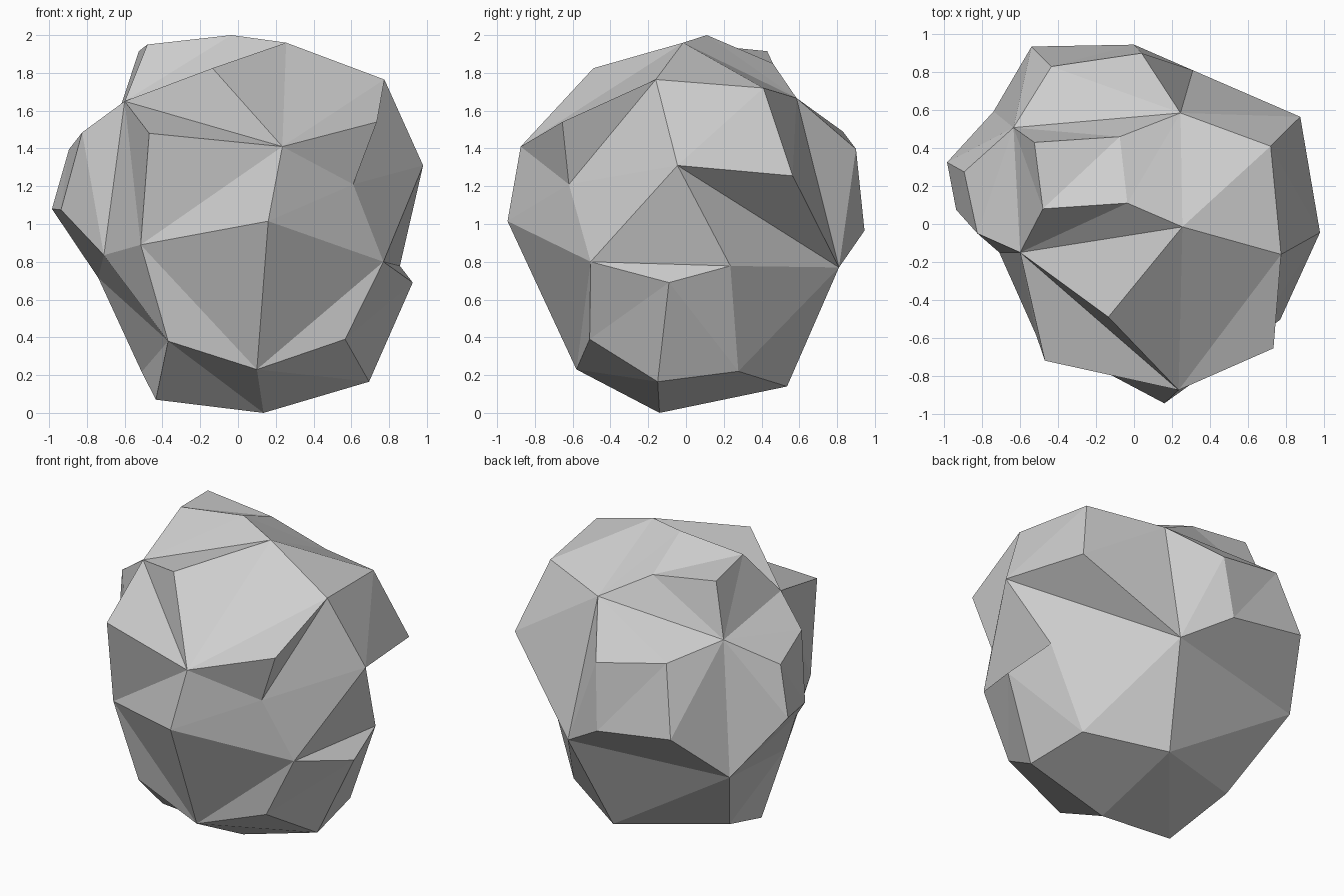
import bpy
import bmesh

# Remove the default cube
default_cube = bpy.data.objects.get("Cube")
if default_cube:
    bpy.data.objects.remove(default_cube, do_unlink=True)


def flat_material(name, rgb):
    material = bpy.data.materials.new(name)
    material.use_nodes = True
    colour = (*rgb, 1.0)
    material.diffuse_color = colour
    material.node_tree.nodes["Principled BSDF"].inputs["Base Color"].default_value = colour
    return material


# Corners of the boulder, grouped by height
crown = {
    "A": (-.48, .08, 1.95), "a": (-.525, .43, 1.915), "B": (-.035, .11, 2),
    "C": (.255, -.015, 1.96), "F": (-.135, -.49, 1.825), "b": (-.075, .46, 1.85),
    "D": (.775, -.16, 1.765), "h": (.72, .41, 1.72), "k": (.245, .585, 1.667),
}
shoulder = {
    "G": (-.6, -.15, 1.65), "c": (-.635, .508, 1.58), "M": (.735, -.655, 1.54),
    "f": (-.435, .83, 1.49), "H": (-.825, -.05, 1.485), "K": (-.47, -.72, 1.48),
    "L": (.235, -.875, 1.41), "l": (.04, .9, 1.397), "I": (-.895, .275, 1.395),
    "E": (.98, -.045, 1.31), "j": (.876, .565, 1.255), "N": (.61, -.62, 1.21),
}
belly = {
    "J": (-.985, .325, 1.08), "i": (-.937, .075, 1.075), "d": (-.54, .935, 1.045),
    "P": (.16, -.945, 1.015), "m": (0, .945, .965), "O": (-.515, -.587, .89),
    "T": (-.71, -.15, .835), "Q": (.77, -.505, .8), "R": (.857, .235, .778),
    "n": (.31, .81, .77), "g": (-.74, .593, .715), "S": (.925, -.09, .69),
}
foot = {
    "W": (.567, -.51, .39), "U": (-.37, -.527, .38), "V": (.1, -.58, .23),
    "v": (.64, .277, .22), "q": (-.51, .267, .217), "X": (.694, -.15, .165),
    "x": (.166, .535, .14), "Z": (-.435, -.18, .07), "Y": (.135, -.14, 0),
}

# Facets fan out from each hub corner to the ring of corners around it
facet_fans = {
    "L": "KGFCDMNPOK",
    "c": "fkbaAGHIJgdf",
    "n": "kjERvxgdmlk",
    "V": "PQWXYUOP",
    "S": "QRvXWQ",
    "E": "RQNDhj",
    "h": "jkCD",
    "B": "CGAbkC",
    "T": "GOUgiHG",
    "i": "HIJg",
    "q": "gUZxg",
    "Y": "XvxZU",
    "f": "klmd",
    "P": "QN",
    "M": "DN",
    "a": "Ab",
    "F": "CG",
    "K": "GO",
}

# Boulder: flat triangular facets forming one closed shell
bm = bmesh.new()
corner = {}
for band in (crown, shoulder, belly, foot):
    for key, position in band.items():
        corner[key] = bm.verts.new(position)
for hub, ring in facet_fans.items():
    for first, second in zip(ring, ring[1:]):
        bm.faces.new((corner[hub], corner[first], corner[second]))
bmesh.ops.recalc_face_normals(bm, faces=bm.faces[:])

mesh = bpy.data.meshes.new("boulder")
bm.to_mesh(mesh)
bm.free()
mesh.materials.append(flat_material("stone grey", (.62, .62, .62)))
boulder = bpy.data.objects.new("boulder", mesh)
bpy.context.scene.collection.objects.link(boulder)
